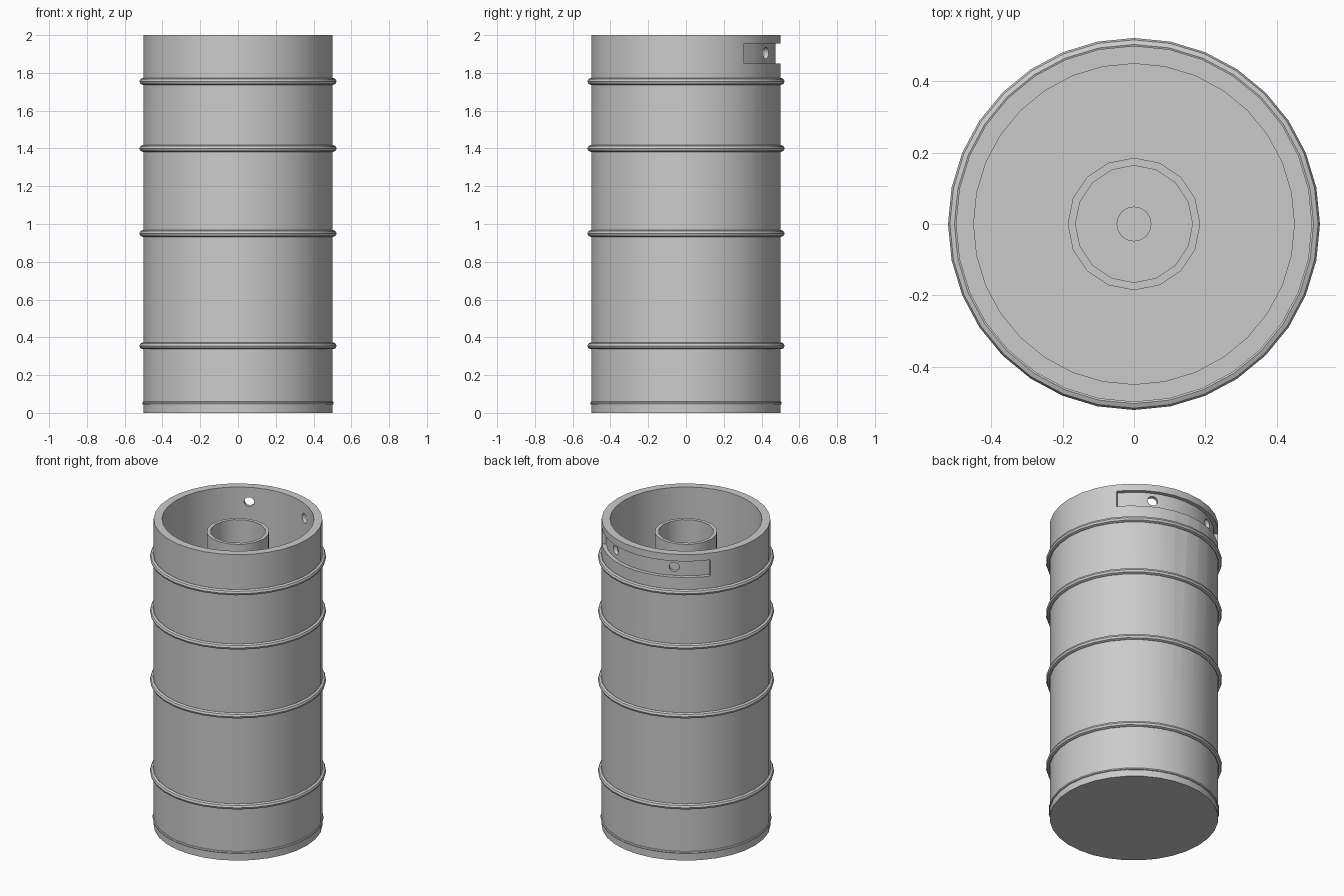
import bpy, bmesh, math
from mathutils import Matrix, Vector

cube = bpy.data.objects.get("Cube")
if cube:
    bpy.data.objects.remove(cube)

steel = bpy.data.materials.new("steel_grey")
steel.use_nodes = True
grey = (0.6, 0.6, 0.6, 1)
steel.diffuse_color = grey
steel.node_tree.nodes["Principled BSDF"].inputs["Base Color"].default_value = grey

FLOOR = 1.58   # top of the sunken lid
SIDES = 32


def finish(name, bm):
    bmesh.ops.recalc_face_normals(bm, faces=bm.faces)
    mesh = bpy.data.meshes.new(name)
    bm.to_mesh(mesh)
    bm.free()
    mesh.materials.append(steel)
    obj = bpy.data.objects.new(name, mesh)
    bpy.context.collection.objects.link(obj)
    return obj


def lathe(name, profile, sides=SIDES, start=0, sweep=360, closed=False):
    """Spin an (r, z) profile about the z axis; a closed profile makes a ring."""
    bm = bmesh.new()
    turn = Matrix.Rotation(math.radians(start), 3, 'Z')
    verts = [bm.verts.new(turn @ Vector((r, 0, z))) for r, z in profile]
    pairs = list(zip(verts, verts[1:])) + ([(verts[-1], verts[0])] if closed else [])
    edges = [bm.edges.new(p) for p in pairs]
    caps = [bm.faces.new(verts)] if sweep < 360 else []
    bmesh.ops.spin(bm, geom=caps or verts + edges, cent=(0, 0, 0), axis=(0, 0, 1),
                   angle=math.radians(sweep), steps=sides)
    bmesh.ops.remove_doubles(bm, verts=bm.verts, dist=1e-4)
    return finish(name, bm)


def smooth(obj):
    bpy.ops.object.select_all(action='DESELECT')
    obj.select_set(True)
    bpy.context.view_layer.objects.active = obj
    bpy.ops.object.shade_smooth_by_angle(angle=math.radians(30))


def cut(obj, cutter):
    mod = obj.modifiers.new("cut", 'BOOLEAN')
    mod.operation, mod.solver, mod.object = 'DIFFERENCE', 'EXACT', cutter
    bpy.context.view_layer.objects.active = obj
    bpy.ops.object.modifier_apply(modifier=mod.name)
    bpy.data.objects.remove(cutter)


# Barrel with an open top chime and a sunken lid
barrel = lathe("barrel", [(0, 0), (0.5, 0), (0.5, 2), (0.45, 2), (0.45, FLOOR), (0, FLOOR)])

# Grip recess around the back of the chime
cut(barrel, lathe("grip_cutter", [(0.475, 1.85), (0.56, 1.85), (0.56, 1.955), (0.475, 1.955)],
                  sides=10, start=38, sweep=104, closed=True))

# Two radial holes through the recessed wall
for angle in (63.5, 116.5):
    bm = bmesh.new()
    place = (Matrix.Rotation(math.radians(angle), 4, 'Z')
             @ Matrix.Translation((0.47, 0, 1.905)) @ Matrix.Rotation(math.pi / 2, 4, 'Y'))
    bmesh.ops.create_cone(bm, cap_ends=True, segments=16, radius1=0.031, radius2=0.031,
                          depth=0.2, matrix=place)
    cut(barrel, finish("hole_cutter", bm))
smooth(barrel)


# Rolling hoops and the small base seam
def hoop(name, z, radius, thickness):
    ring = [(radius + thickness * math.cos(a), z + thickness * math.sin(a))
            for a in (i * math.tau / 8 for i in range(8))]
    smooth(lathe(name, ring, closed=True))


for i, z in enumerate((0.355, 0.95, 1.4, 1.755)):
    hoop(f"hoop_{i + 1}", z, 0.504, 0.018)
hoop("base_seam", 0.052, 0.498, 0.009)

# Filling neck and the valve inside it
smooth(lathe("neck", [(0.186, FLOOR), (0.186, 1.92), (0.164, 1.92), (0.164, FLOOR)],
             sides=16, closed=True))
smooth(lathe("valve", [(0, FLOOR), (0.049, FLOOR), (0.049, 1.65), (0, 1.65)], sides=16))
